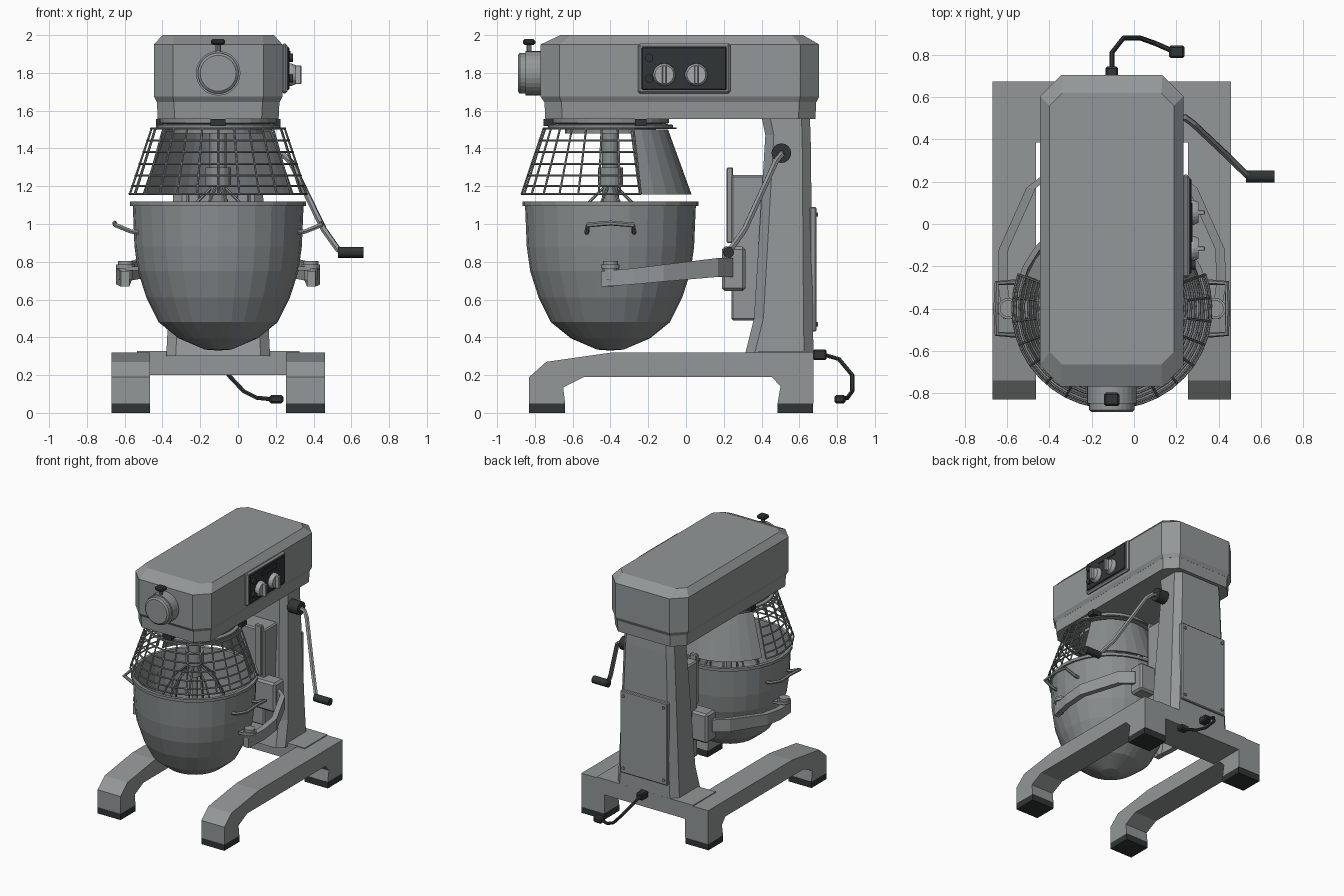
import bpy, bmesh, math
from mathutils import Vector, Matrix

if "Cube" in bpy.data.objects:
    bpy.data.objects.remove(bpy.data.objects["Cube"])

CX, BY = -0.105, -0.40          # machine centre plane, bowl axis


def material(name, rgb):
    m = bpy.data.materials.new(name)
    m.diffuse_color = (*rgb, 1)
    m.use_nodes = True
    m.node_tree.nodes["Principled BSDF"].inputs["Base Color"].default_value = m.diffuse_color
    return m


GREY = material("painted_grey", (0.29, 0.31, 0.31))
STEEL = material("steel_grey", (0.25, 0.27, 0.27))
BLACK = material("black_rubber", (0.03, 0.036, 0.036))
LIGHT = material("light_knob_grey", (0.38, 0.40, 0.40))


def finish(name, bm, mat, smooth=None):
    bmesh.ops.recalc_face_normals(bm, faces=bm.faces)
    me = bpy.data.meshes.new(name)
    bm.to_mesh(me)
    bm.free()
    me.materials.append(mat)
    ob = bpy.data.objects.new(name, me)
    bpy.context.collection.objects.link(ob)
    return ob


def box(name, x, y, z, mat, bevel=0):
    bm = bmesh.new()
    bmesh.ops.create_cube(bm, size=1)
    for v in bm.verts:
        v.co = [lo + (c + 0.5) * (hi - lo) for c, (lo, hi) in zip(v.co, (x, y, z))]
    if bevel:
        bmesh.ops.bevel(bm, geom=bm.edges[:], offset=bevel, segments=1, affect='EDGES')
    return finish(name, bm, mat)


def loft(name, rings, mat):
    """Skin a stack of equal-length rings and cap both ends."""
    bm = bmesh.new()
    vs = [[bm.verts.new(p) for p in r] for r in rings]
    n = len(vs[0])
    for a, b in zip(vs, vs[1:]):
        for i in range(n):
            bm.faces.new((a[i], a[(i + 1) % n], b[(i + 1) % n], b[i]))
    bm.faces.new(vs[0])
    bm.faces.new(vs[-1])
    return finish(name, bm, mat)


def octagon(half, y0, y1, c, z):
    """Rectangle with cut corners, centred on the machine plane."""
    pts = [(-half + c, y0), (half - c, y0), (half, y0 + c), (half, y1 - c),
           (half - c, y1), (-half + c, y1), (-half, y1 - c), (-half, y0 + c)]
    return [(CX + x, y, z) for x, y in pts]


def lathe(name, profile, origin, mat, axis='Z', n=24, a0=0.0, a1=360.0):
    """Revolve (radius, height) points about an axis."""
    full = a1 - a0 >= 360
    bm = bmesh.new()
    rot = {'Z': Matrix(), 'X': Matrix.Rotation(math.pi / 2, 4, 'Y'),
           'Y': Matrix.Rotation(-math.pi / 2, 4, 'X')}[axis]
    cols = []
    for i in range(n if full else n + 1):
        a = math.radians(a0 + (a1 - a0) * i / n)
        cols.append([bm.verts.new(rot @ Vector((r * math.cos(a), r * math.sin(a), h)) + Vector(origin))
                     for r, h in profile])
    for i in range(n):
        p, q = cols[i], cols[(i + 1) % len(cols)]
        for j in range(len(profile) - 1):
            bm.faces.new((p[j], q[j], q[j + 1], p[j + 1]))
    bmesh.ops.remove_doubles(bm, verts=bm.verts, dist=1e-5)
    return finish(name, bm, mat)


def cyl(name, origin, r, length, mat, axis='Z', n=20):
    return lathe(name, [(0, 0), (r, 0), (r, length), (0, length)], origin, mat, axis, n)


def tube(name, paths, r, mat, cyclic=False, res=1):
    cu = bpy.data.curves.new(name, 'CURVE')
    cu.dimensions = '3D'
    cu.bevel_depth, cu.bevel_resolution, cu.use_fill_caps = r, res, True
    for path in paths:
        s = cu.splines.new('POLY')
        s.points.add(len(path) - 1)
        for p, co in zip(s.points, path):
            p.co = (*co, 1)
        s.use_cyclic_u = cyclic
    tmp = bpy.data.objects.new(name + "_path", cu)
    bpy.context.collection.objects.link(tmp)
    me = bpy.data.meshes.new_from_object(tmp.evaluated_get(bpy.context.evaluated_depsgraph_get()))
    bpy.data.objects.remove(tmp)
    me.materials.clear()
    me.materials.append(mat)
    me.polygons.foreach_set("use_smooth", [False] * len(me.polygons))
    ob = bpy.data.objects.new(name, me)
    bpy.context.collection.objects.link(ob)


def ring_pts(r, z, a0, a1, n):
    return [(CX + r * math.cos(a), BY + r * math.sin(a), z)
            for a in (math.radians(a0 + (a1 - a0) * i / n) for i in range(n + 1))]


# Motor head: skirt and chamfered housing
loft("head_skirt", [octagon(.32, -.745, .685, .09, 1.555), octagon(.325, -.75, .69, .09, 1.66)], GREY)
loft("head_housing", [octagon(.325, -.75, .69, .09, 1.645), octagon(.34, -.77, .705, .1, 1.675),
                      octagon(.34, -.77, .705, .1, 1.95), octagon(.295, -.665, .62, .06, 2.0)], GREY)

# Attachment hub with clamp knob
lathe("attachment_hub", [(0, -.89), (.095, -.89), (.108, -.88), (.108, -.85), (.118, -.85), (.118, -.76), (0, -.76)],
      (CX, 0, 1.798), GREY, 'Y', 28)
cyl("clamp_stem", (CX, -.83, 1.9), .014, .05, STEEL, n=10)
box("clamp_knob", (CX - .037, CX + .037), (-.862, -.798), (1.947, 1.98), BLACK, .01)

# Control panel
box("panel_frame", (.23, .262), (-.255, .235), (1.69, 1.955), GREY, .012)
box("panel_face", (.25, .272), (-.235, .215), (1.71, 1.937), BLACK, .005)
box("panel_display", (.27, .278), (-.085, .10), (1.88, 1.915), BLACK)
for z in (1.88, 1.77):
    cyl("panel_button", (.27, -.195, z), .022, .02, BLACK, 'X', 14)
for y in (-.115, .055):
    lathe("dial", [(0, 0), (.06, 0), (.06, .012), (.05, .035), (0, .035)], (.27, y, 1.79), LIGHT, 'X', 18)
    box("dial_grip", (.3, .335), (y - .011, y + .011), (1.74, 1.84), LIGHT, .004)

# Column and base
loft("column", [octagon(.275, .31, .675, .05, .30), octagon(.265, .36, .672, .05, .5),
                octagon(.225, .42, .66, .045, 1.47), octagon(.22, .40, .655, .045, 1.57)], GREY)
box("base_crossbeam", (CX - .43, CX + .43), (.385, .675), (.20, .327), GREY)
box("rear_cover", (CX - .21, CX + .21), (.655, .69), (.43, 1.09), GREY, .006)
for sx in (-.18, .18):
    for z in (.47, 1.05):
        cyl("cover_screw", (CX + sx, .685, z), .012, .014, STEEL, 'Y', 10)

# Legs and feet
leg = [(-.83, .05), (-.83, .19), (-.74, .27), (-.39, .32), (.675, .32), (.675, .05),
       (.485, .05), (.50, .14), (.455, .19), (-.54, .19), (-.65, .135), (-.64, .05)]
for s in (-1, 1):
    xa, xb = CX + s * .36, CX + s * .565
    loft("leg", [[(x, y, z) for y, z in leg] for x in (xa, xb)], GREY)
    for y0, y1 in ((-.83, -.64), (.485, .672)):
        box("foot", sorted((xa, xb)), (y0, y1), (0, .052), BLACK)

# Bowl lift slide and carriage
box("slide_block", (CX - .17, CX + .17), (.24, .45), (.49, 1.26), GREY, .01)
for s in (-1, 1):
    box("slide_rail", (CX + s * .13 - .03, CX + s * .13 + .03), (.215, .25), (.9, 1.3), GREY, .006)
box("lift_carriage", (CX - .3, CX + .3), (.19, .315), (.645, .88), GREY, .015)

# Bowl with rolled rim, outer and inner walls
outer = [(0, .33), (.07, .335), (.21, .395), (.315, .48), (.38, .61), (.425, .75), (.443, .88), (.452, 1.095)]
inner = [(r * .97, z + .012) for r, z in reversed(outer)]
lathe("mixing_bowl", outer + [(.466, 1.095), (.466, 1.118), (.44, 1.118)] + inner, (CX, BY, 0), STEEL, n=28)

for s in (-1, 1):
    # Yoke arm of rectangular section sweeping round the bowl
    path = [(.28, .25, .72, .82), (.38, .17, .72, .82), (.51, -.12, .695, .785), (.515, -.28, .68, .765),
            (.49, -.45, .668, .75)]
    loft("yoke_arm", [[(CX + s * (x - .02), y, a), (CX + s * (x + .025), y, a),
                       (CX + s * (x + .025), y, b), (CX + s * (x - .02), y, b)] for x, y, a, b in path], GREY)
    # Locking pin and bowl lug
    lathe("bowl_pin", [(0, .67), (.02, .67), (.036, .71), (.036, .765), (.05, .765), (.05, .785), (.04, .785),
                       (.04, .805), (0, .805)], (CX + s * .49, BY, 0), GREY, n=14)
    box("bowl_lug", sorted((CX + s * .40, CX + s * .49)), (BY - .045, BY + .045), (.755, .775), STEEL)
    # Carrying handle
    tube("bowl_handle", [[(CX + s * x, BY + y, z) for x, y, z in
                          ((.41, -.125, .955), (.46, -.125, .96), (.545, -.12, .995), (.548, 0, 1.005),
                           (.545, .12, .995), (.46, .125, .96), (.41, .125, .955))]], .013, STEEL)

# Planetary disc, latches, shaft and whisk
lathe("planetary_ring", [(0, 1.56), (.31, 1.56), (.31, 1.535), (.29, 1.53), (.33, 1.525), (.33, 1.512),
                         (.24, 1.505), (.24, 1.48), (0, 1.48)], (CX, BY, 0), STEEL, n=32)
for x, y in ((0, -.325), (-.29, .16), (.29, .16)):
    box("guard_latch", (CX + x - .04, CX + x + .04), (BY + y - .03, BY + y + .03), (1.52, 1.557), BLACK)
cyl("drive_shaft", (CX, BY, 1.1), .045, .4, STEEL, n=16)
cyl("shaft_collar", (CX, BY, 1.2), .068, .10, STEEL, n=18)
cyl("whisk_shaft", (CX, BY, .45), .022, .7, STEEL, n=12)
tube("whisk_wires", [[(CX + r * math.cos(a), BY + r * math.sin(a), z) for r, z in
                      ((.03, 1.2), (.15, 1.09), (.25, .9), (.27, .72), (.19, .52), (.02, .45))]
                     for a in (math.radians(45 * i + 22) for i in range(8))], .008, STEEL)

# Bowl guard: wire cage in front, solid cone behind
A0, A1 = -200, 20
top, low = (.355, 1.505), (.47, 1.16)
mix = lambda t: (top[0] + (low[0] - top[0]) * t, top[1] + (low[1] - top[1]) * t)
tube("guard_hoops", [ring_pts(*mix(t), A0, A1, 24) for t in (0, .18, .36, .54, .72, .88, 1)], .006, STEEL)
tube("guard_wires", [[(CX + r * math.cos(a), BY + r * math.sin(a), z) for r, z in ((.28, 1.51), top, low)]
                     for a in (math.radians(A0 + (A1 - A0) * i / 16) for i in range(17))], .006, STEEL)
lathe("guard_cover", [(.43, 1.155), (.305, 1.5), (.24, 1.5), (.24, 1.49), (.295, 1.49), (.42, 1.155), (.43, 1.155)],
      (CX, BY, 0), STEEL, n=12, a0=21, a1=159)
tube("guard_top_hoop", [ring_pts(.345, 1.507, 0, 360, 32)], .006, STEEL)

# Lift crank
cyl("crank_hub", (.09, .505, 1.375), .052, .12, BLACK, 'X', 16)
tube("crank_arm", [[(.19, .505, 1.375), (.24, .505, 1.365), (.28, .475, 1.33), (.455, .31, .97),
                    (.53, .235, .865), (.57, .225, .855)]], .017, GREY)
cyl("crank_grip", (.53, .225, .85), .029, .135, BLACK, 'X', 14)

# Power cord and plug
box("cord_gland", (CX - .03, CX + .03), (.67, .745), (.28, .335), BLACK, .008)
tube("power_cord", [[(CX, .74, .305), (CX, .81, .285), (-.05, .88, .2), (.03, .88, .115), (.1, .855, .08),
                     (.18, .82, .072)]], .012, BLACK)
box("plug", (.165, .24), (.785, .845), (.05, .095), BLACK, .01)
